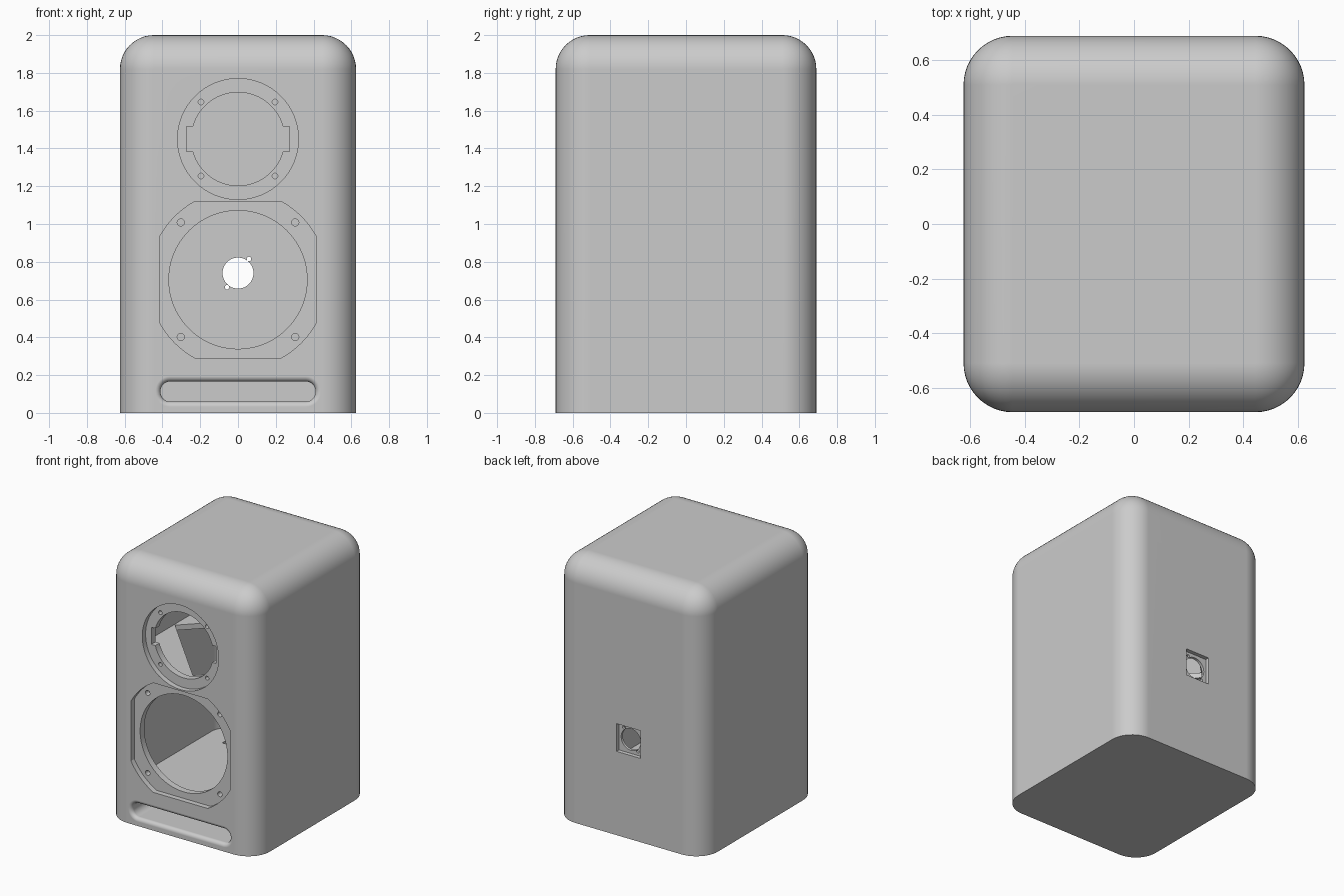
import bpy, bmesh
from math import sin, cos, pi

if "Cube" in bpy.data.objects:
    bpy.data.objects.remove(bpy.data.objects["Cube"], do_unlink=True)

FRONT, BACK = -0.69, 0.69
INNER_FRONT, INNER_BACK = -0.6, 0.64

grey = bpy.data.materials.new("matte_grey")
grey.use_nodes = True
GREY = (0.6, 0.6, 0.6, 1)
grey.diffuse_color = GREY
for node in grey.node_tree.nodes:
    if node.type == 'BSDF_PRINCIPLED':
        node.inputs["Base Color"].default_value = GREY


def finish(name, bm):
    bmesh.ops.recalc_face_normals(bm, faces=bm.faces)
    mesh = bpy.data.meshes.new(name)
    bm.to_mesh(mesh)
    bm.free()
    mesh.materials.append(grey)
    obj = bpy.data.objects.new(name, mesh)
    bpy.context.collection.objects.link(obj)
    return obj


def box(name, lo, hi, radius=0, round_top=False, segments=12):
    """Box with rounded upright edges and, if wanted, a rounded top."""
    bm = bmesh.new()
    bmesh.ops.create_cube(bm, size=1)
    for v in bm.verts:
        v.co = [(a + b) / 2 + c * (b - a) for a, b, c in zip(lo, hi, v.co)]
    if radius:
        def chosen(e):
            a, b = (v.co.z for v in e.verts)
            return abs(a - b) > 0.01 or (round_top and a > (lo[2] + hi[2]) / 2)
        bmesh.ops.bevel(bm, geom=[e for e in bm.edges if chosen(e)], offset=radius,
                        segments=segments, profile=0.5, affect='EDGES')
    return finish(name, bm)


def loft(name, rings):
    """Solid through matching (y, [(x, z), ...]) rings."""
    bm = bmesh.new()
    loops = [[bm.verts.new((x, y, z)) for x, z in pts] for y, pts in rings]
    for a, b in zip(loops, loops[1:]):
        for i in range(len(a)):
            j = (i + 1) % len(a)
            bm.faces.new((a[i], a[j], b[j], b[i]))
    bm.faces.new(loops[0])
    bm.faces.new(loops[-1][::-1])
    return finish(name, bm)


def circle(x, z, r, n=64, clip=10):
    def lim(v):
        return max(-clip, min(clip, v))
    return [(x + lim(r * cos(2 * pi * i / n)), z + lim(r * sin(2 * pi * i / n)))
            for i in range(n)]


def slot(z, half_w, half_h, r, n=8):
    pts = []
    for q, (sx, sz) in enumerate([(1, 1), (-1, 1), (-1, -1), (1, -1)]):
        for i in range(n + 1):
            a = (q + i / n) * pi / 2
            pts.append((sx * (half_w - r) + r * cos(a), z + sz * (half_h - r) + r * sin(a)))
    return pts


def clipped_circle(z, r, flat, n=12):
    """Circle cut off by four straight sides."""
    from math import acos
    start = acos(flat / r)
    pts = []
    for q in range(4):
        for i in range(n + 1):
            a = q * pi / 2 + start + (pi / 2 - 2 * start) * i / n
            pts.append((r * cos(a), z + r * sin(a)))
    return pts


def cut(target, cutter):
    mod = target.modifiers.new("cut", 'BOOLEAN')
    mod.operation = 'DIFFERENCE'
    mod.solver = 'EXACT'
    mod.object = cutter
    bpy.context.view_layer.objects.active = target
    bpy.ops.object.modifier_apply(modifier=mod.name)
    bpy.data.objects.remove(cutter, do_unlink=True)


def drill(x, z, r, y0, y1, n=64):
    pts = circle(x, z, r, n)
    cut(cabinet, loft("drill", [(y0, pts), (y1, pts)]))


# Outer shell
cabinet = box("speaker_cabinet", (-0.625, FRONT, 0), (0.625, BACK, 2), 0.18, True)

# Two chambers, leaving a brace shelf between them
cut(cabinet, box("lower_chamber", (-0.58, INNER_FRONT, 0.2), (0.58, INNER_BACK, 1.14), 0.13))
cut(cabinet, box("upper_chamber", (-0.58, INNER_FRONT, 1.18), (0.58, INNER_BACK, 1.94),
                 0.13, True))

# Diamond opening in the brace
bm = bmesh.new()
base = bm.faces.new([bm.verts.new(p) for p in
                     [(0.57, 0.06, 1.1), (0, 0.62, 1.1), (-0.57, 0.06, 1.1), (0, -0.54, 1.1)]])
top = bmesh.ops.extrude_face_region(bm, geom=[base])["geom"]
bmesh.ops.translate(bm, vec=(0, 0, 0.12), verts=[v for v in top if isinstance(v, bmesh.types.BMVert)])
cut(cabinet, finish("brace_opening", bm))

# Upper driver: round rebate, hole with side tabs, screw holes
SEAT = FRONT + 0.04
drill(0, 1.45, 0.32, FRONT - 0.1, SEAT, 96)
drill(0, 1.45, 0.247, SEAT - 0.02, INNER_FRONT + 0.05, 96)
cut(cabinet, box("terminal_notch", (-0.272, SEAT - 0.02, 1.385), (0.272, INNER_FRONT + 0.05, 1.515)))

# Lower driver: flat-sided rebate, round hole
rebate = clipped_circle(0.705, 0.473, 0.415)
cut(cabinet, loft("rebate", [(FRONT - 0.1, rebate), (SEAT, rebate)]))
drill(0, 0.705, 0.366, SEAT - 0.02, INNER_FRONT + 0.05, 96)

# Driver screw holes
for sx in (-1, 1):
    for sz in (-1, 1):
        drill(sx * 0.196, 1.45 + sz * 0.196, 0.015, SEAT - 0.02, INNER_FRONT - 0.01, 16)
        drill(sx * 0.303, 0.705 + sz * 0.303, 0.019, SEAT - 0.02, INNER_FRONT - 0.01, 16)

# Flared port duct, opening upward at the rear
FLARE = 0.028
rings = [(FRONT - 0.02, slot(0.113, 0.41 + FLARE, 0.053 + FLARE, 0.05 + FLARE))]
for i in range(7):
    a = i / 6 * pi / 2
    grow = FLARE * (1 - sin(a))
    rings.append((FRONT + FLARE * (1 - cos(a)),
                  slot(0.113, 0.41 + grow, 0.053 + grow, 0.05 + grow)))
rings.append((INNER_BACK - 0.01, slot(0.113, 0.41, 0.053, 0.05)))
cut(cabinet, loft("port_duct", rings))
cut(cabinet, box("port_exit", (-0.412, 0.4, 0.058), (0.412, INNER_BACK - 0.005, 0.25)))

# Rear connector: square rebate, round hole and two small screw holes
cut(cabinet, box("connector_rebate", (-0.1, BACK - 0.03, 0.635), (0.1, BACK + 0.1, 0.845)))
drill(0, 0.74, 0.082, INNER_BACK - 0.05, BACK + 0.05, 48)
for s in (-1, 1):
    drill(s * 0.058, 0.74 + s * 0.075, 0.012, INNER_BACK - 0.05, BACK + 0.05, 16)

# Smooth rounds with crisp cut edges
bpy.ops.object.select_all(action='DESELECT')
cabinet.select_set(True)
bpy.context.view_layer.objects.active = cabinet
bpy.ops.object.shade_smooth_by_angle(angle=pi / 6)
weighted = cabinet.modifiers.new("even_normals", 'WEIGHTED_NORMAL')
weighted.keep_sharp = True
